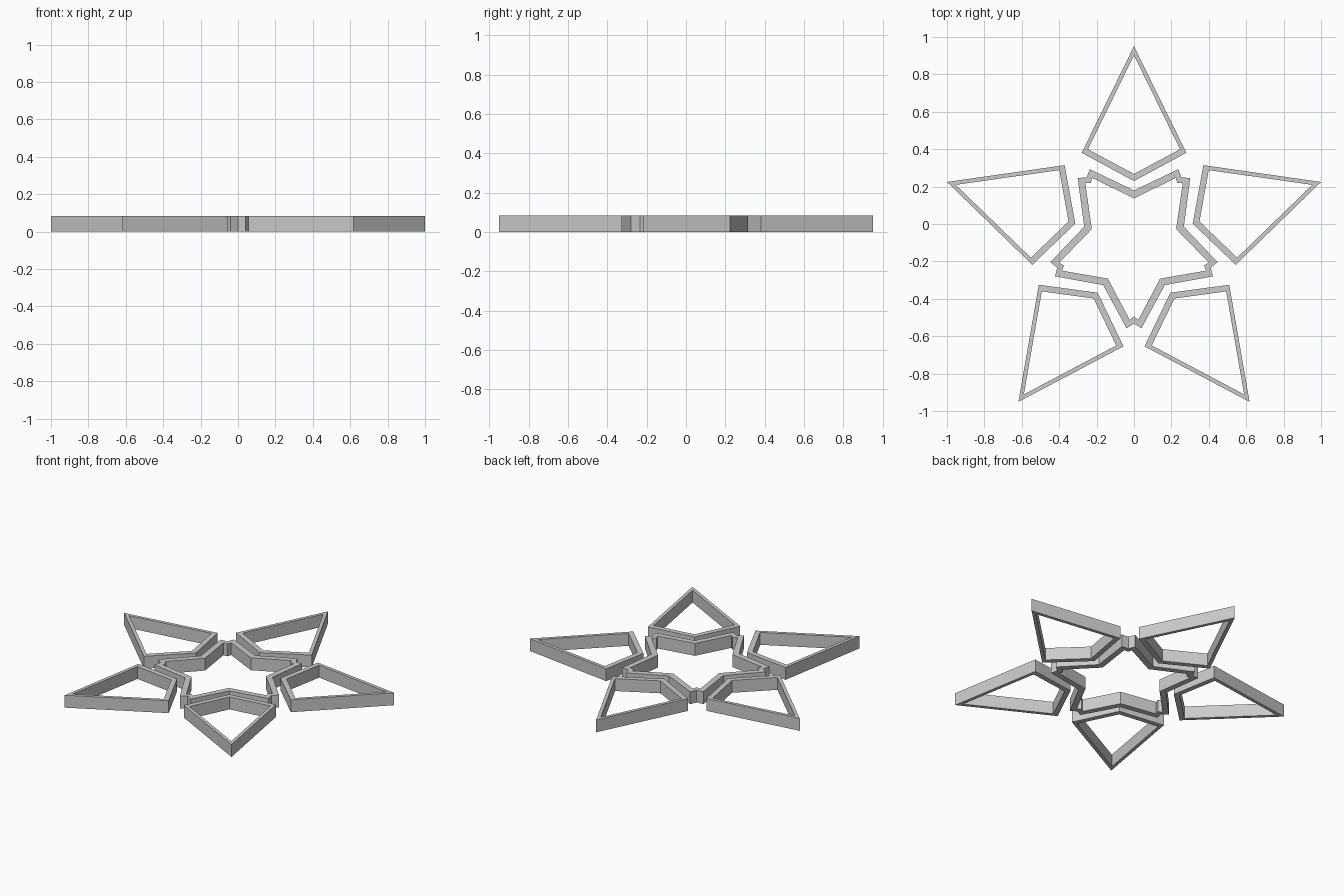
import bpy, bmesh, math
from mathutils import Matrix

if "Cube" in bpy.data.objects:
    bpy.data.objects.remove(bpy.data.objects["Cube"])

HEIGHT = 0.083
CENTRE_Y = -0.1004


def frame(name, outer, inner, angle=0.0):
    """Upright hollow frame between two closed outlines with equal point counts."""
    bm = bmesh.new()
    loops = [[bm.verts.new((x, y, z)) for x, y in pts]
             for pts, z in ((outer, 0), (outer, HEIGHT), (inner, HEIGHT), (inner, 0))]
    n = len(outer)
    for k in range(4):
        a, b = loops[k], loops[(k + 1) % 4]
        for i in range(n):
            j = (i + 1) % n
            bm.faces.new((a[i], a[j], b[j], b[i]))
    bm.transform(Matrix.Translation((0, CENTRE_Y, 0)) @ Matrix.Rotation(angle, 4, 'Z'))
    bmesh.ops.recalc_face_normals(bm, faces=bm.faces)
    mesh = bpy.data.meshes.new(name)
    bm.to_mesh(mesh)
    bm.free()
    bpy.context.collection.objects.link(bpy.data.objects.new(name, mesh))


# Five kite-shaped petals, thin outer walls and thicker inner walls
kite_out = [(0, 1.0515), (-0.28, 0.481), (0, 0.33), (0.28, 0.481)]
kite_in = [(0, 1.002), (-0.246, 0.500), (0, 0.368), (0.246, 0.500)]
for i in range(5):
    frame(f"petal_frame_{i + 1}", kite_out, kite_in, i * math.tau / 5)


# Central star with notched tips
def star(valley, tip_half, tip_r, notch_r):
    pts = []
    for i in range(5):
        a = math.radians(90 + 72 * i)
        pts.append((valley * math.cos(a), valley * math.sin(a)))
        t = a + math.radians(36)
        for r, s in ((tip_r, -tip_half), (notch_r, 0), (tip_r, tip_half)):
            pts.append((r * math.cos(t) - s * math.sin(t),
                        r * math.sin(t) + s * math.cos(t)))
    return pts


frame("centre_star_frame", star(0.28, 0.04, 0.457, 0.432), star(0.237, 0.023, 0.412, 0.394))
